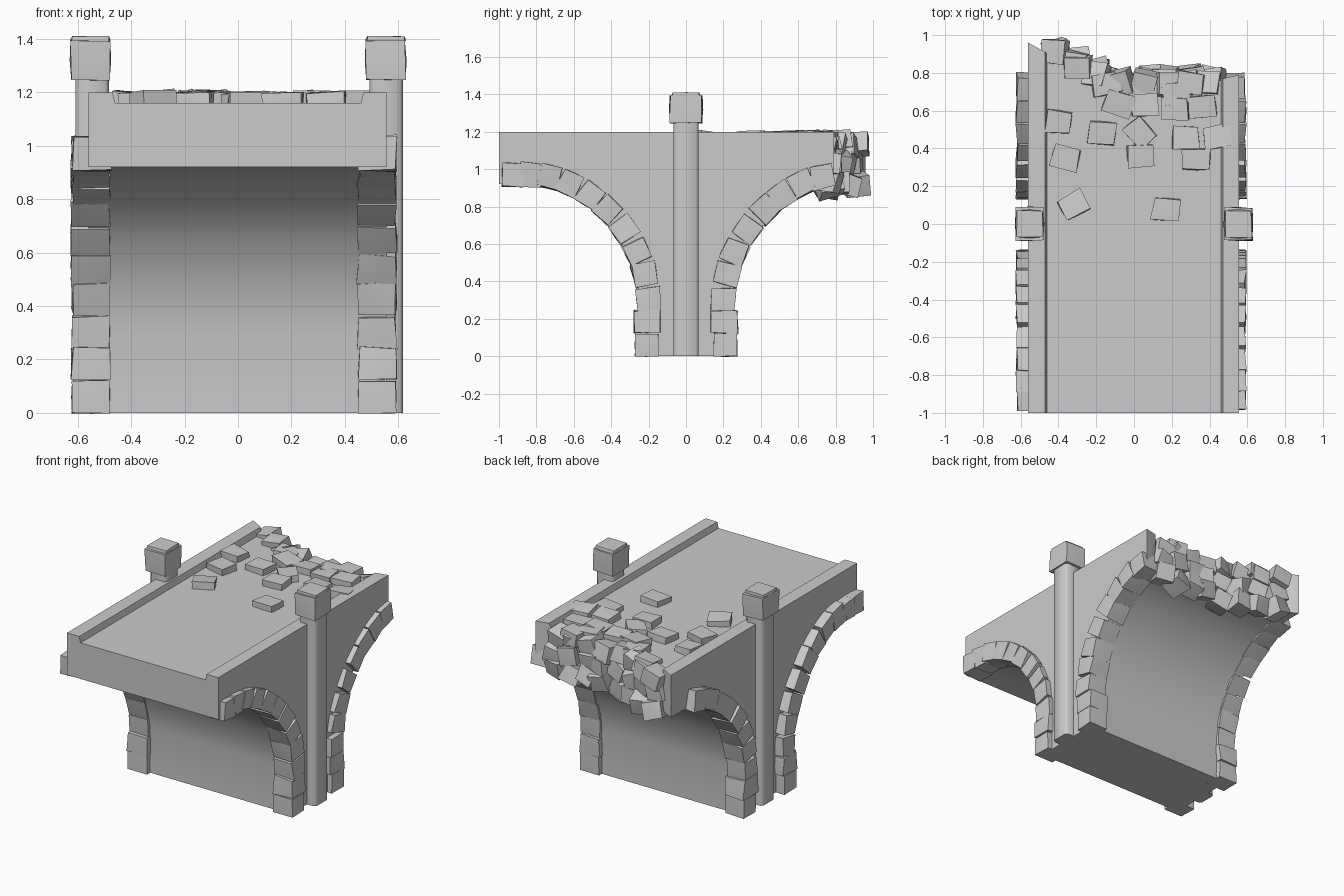
import bpy, bmesh, math, random
from mathutils import Matrix, Vector

if "Cube" in bpy.data.objects:
    bpy.data.objects.remove(bpy.data.objects["Cube"])

random.seed(7)


def finish(bm, name, angle=35):
    bmesh.ops.recalc_face_normals(bm, faces=bm.faces)
    me = bpy.data.meshes.new(name)
    bm.to_mesh(me)
    bm.free()
    ob = bpy.data.objects.new(name, me)
    bpy.context.collection.objects.link(ob)
    bpy.ops.object.select_all(action='DESELECT')
    ob.select_set(True)
    bpy.context.view_layer.objects.active = ob
    bpy.ops.object.shade_smooth_by_angle(angle=math.radians(angle))
    return ob


def stone(bm, loc, size, rot=(0, 0, 0), jitter=0.05, bulge=0.08):
    """Irregular block: jittered cube whose faces bulge outward."""
    cube = bmesh.new()
    bmesh.ops.create_cube(cube, size=1)
    for v in cube.verts:
        v.co += Vector([random.uniform(-jitter, jitter) for _ in range(3)])
    bmesh.ops.subdivide_edges(cube, edges=cube.edges[:], cuts=1, use_grid_fill=True)
    for v in cube.verts:
        if len([c for c in v.co if abs(c) < 0.25]) == 2:
            v.co *= 1 + bulge
    m = Matrix.Translation(loc)
    for a, ax in zip(rot, 'XYZ'):
        m = m @ Matrix.Rotation(a, 4, ax)
    m = m @ Matrix.Diagonal((*size, 1))
    new = {v: bm.verts.new(m @ v.co) for v in cube.verts}
    for f in cube.faces:
        bm.faces.new([new[v] for v in f.verts])
    cube.free()


def lerp(pts, t):
    for (a, fa), (b, fb) in zip(pts, pts[1:]):
        if t <= b and b > a:
            return fa + (fb - fa) * max(0, t - a) / (b - a)
    return pts[-1][1]


# Half-arch underside (y, z) and the ragged far end (x, y)
ARCH = [(.24, 0), (.241, .3), (.265, .42), (.31, .54), (.375, .655), (.455, .745),
        (.54, .815), (.635, .875), (.735, .91), (.85, .92), (1, .92)]
END = [(-.56, .96), (-.47, .91), (-.46, .9), (-.3, .84), (-.15, .77), (0, .75),
       (.2, .74), (.35, .74), (.46, .76), (.47, .77), (.556, .79)]

# Bridge body: yz sections lofted across x, parapets raised at both sides
bm = bmesh.new()
rings = []
for x, end in END:
    top = 1.2 if abs(x) > .465 else 1.16
    prof = [(-1, top), (end, top)]
    for y, z in reversed(ARCH):
        yc = min(y, end)
        prof.append((yc, z if y <= end else lerp(ARCH, yc)))
    prof += [(-y, z) for y, z in ARCH]
    rings.append([bm.verts.new((x, y, z)) for y, z in prof])
for a, b in zip(rings, rings[1:]):
    for i in range(len(a)):
        j = (i + 1) % len(a)
        bm.faces.new((a[i], a[j], b[j], b[i]))
bm.faces.new(rings[0])
bm.faces.new(rings[-1])
bmesh.ops.remove_doubles(bm, verts=bm.verts, dist=1e-4)
finish(bm, "bridge_body")

# Arch stones along each half-arch on both sides
MID = [(.21, .06), (.205, .185), (.2, .305), (.22, .44), (.26, .56), (.33, .68),
       (.42, .785), (.51, .86), (.62, .925), (.73, .96), (.83, .97), (.925, .97)]
for side, cx in (("left", -.55), ("right", .52)):
    for end, sy, count in (("front", -1, 12), ("back", 1, 10)):
        bm = bmesh.new()
        for i in range(count):
            p = MID[max(i - 1, 0)]
            q = MID[min(i + 1, 11)]
            ang = math.atan2(q[1] - p[1], sy * (q[0] - p[0])) - math.pi / 2
            if i < 2:
                ang = 0
            radial = .14 if i == 1 else .125
            stone(bm, (cx, sy * MID[i][0], MID[i][1]), (.14, radial, .12),
                  (ang + (random.uniform(-.04, .04) if i > 1 else 0), 0, 0),
                  jitter=.02 if i == 0 else .05, bulge=.04)
        finish(bm, f"arch_stones_{side}_{end}")

# Posts with chamfered corners, each topped by a cap block and a thin slab
for side, cx in (("left", -.545), ("right", .555)):
    bm = bmesh.new()
    bmesh.ops.create_cube(bm, size=1, matrix=Matrix.Translation((cx, 0, .63))
                          @ Matrix.Diagonal((.125, .135, 1.26, 1)))
    bmesh.ops.bevel(bm, geom=[e for e in bm.edges
                              if abs(e.verts[0].co.z - e.verts[1].co.z) > .5],
                    offset=.015, segments=1, affect='EDGES')
    finish(bm, f"post_{side}", 50)
    bm = bmesh.new()
    cap_x = math.copysign(.552, cx)
    stone(bm, (cap_x, 0, 1.32), (.148, .17, .145), jitter=.025, bulge=.06)
    stone(bm, (cap_x, 0, 1.395), (.14, .14, .03), jitter=.02, bulge=.1)
    finish(bm, f"post_cap_{side}")

# Loose paving stones on the deck: x, y, turn in degrees
LOOSE = [(-.4, .54, -5), (-.36, .35, -15), (-.32, .1, 30), (.17, .08, -5),
         (-.165, .48, -8), (.03, .48, -50), (.035, .36, 3), (.275, .455, 0),
         (.44, .46, 10), (.33, .345, 0), (-.08, .64, -20), (.05, .63, 5),
         (.215, .61, 0), (.365, .62, 2), (.22, .69, 8), (.3, .75, -10),
         (-.15, .74, 15), (-.3, .83, 0)]
bm = bmesh.new()
for x, y, turn in LOOSE:
    stone(bm, (x, y, 1.155), (.14, .115, .09),
          (random.uniform(-.08, .08), random.uniform(-.1, .1), math.radians(turn)),
          jitter=.07, bulge=.04)
finish(bm, "loose_paving_stones")

# Rubble along the broken end, three rough courses
bm = bmesh.new()
for row, z in enumerate((.925, 1.03, 1.125)):
    for i in range(8):
        x = -.42 + .12 * i + random.uniform(-.025, .025)
        x = min(max(x, -.42), .42)
        y = lerp(END, x) + random.uniform(-.01, .03)
        stone(bm, (x, min(y, .91), z + random.uniform(-.015, .015)), (.12, .125, .11),
              [random.uniform(-.35, .35) for _ in range(3)], jitter=.06, bulge=.05)
finish(bm, "broken_end_rubble")
